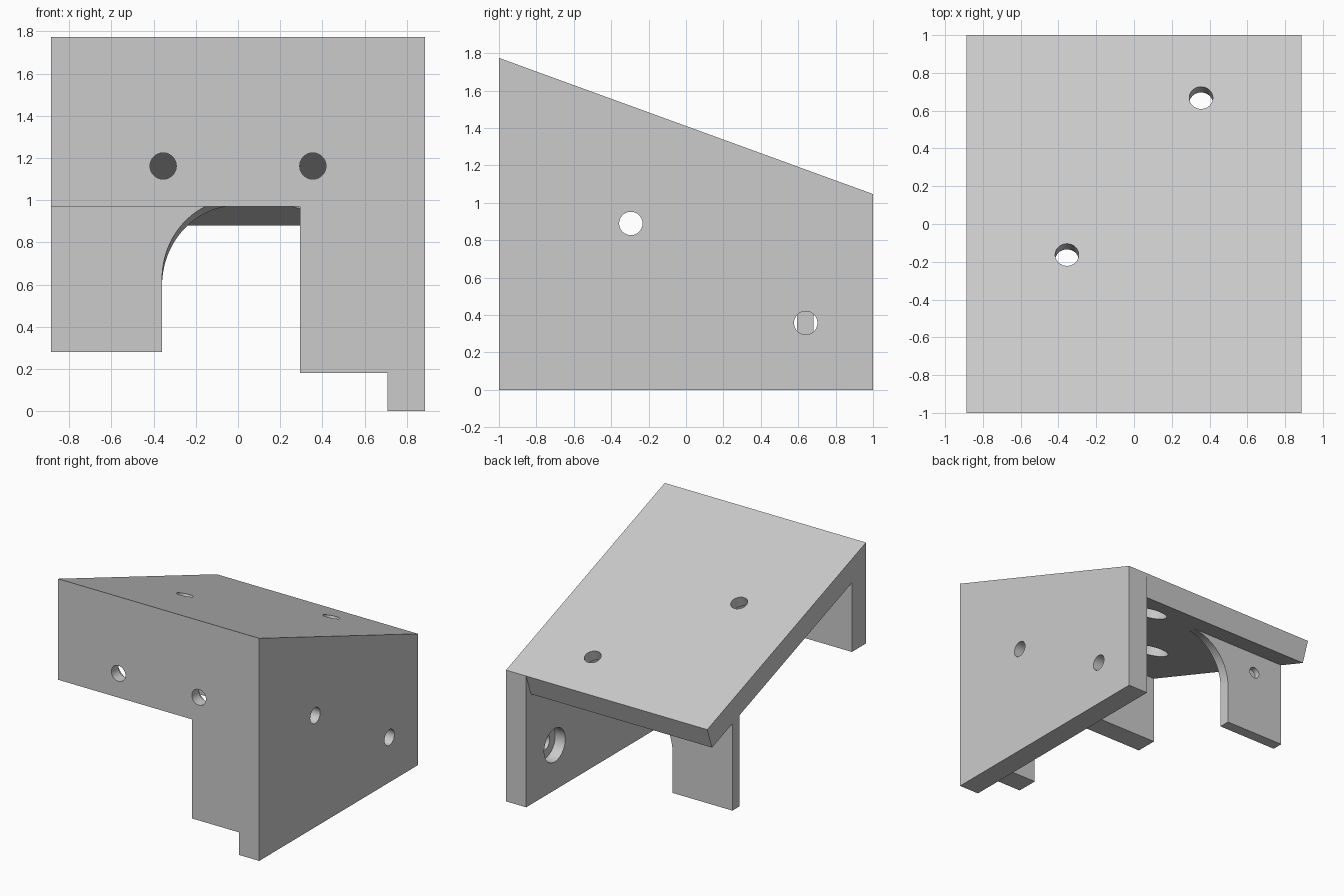
import bpy, bmesh, math
from mathutils import Vector

if "Cube" in bpy.data.objects:
    bpy.data.objects.remove(bpy.data.objects["Cube"])

T = 0.1775                       # wall thickness
W = 5 * T                        # half width
ANG = math.radians(20)
SLOPE = math.tan(ANG)
TOP = 1.775                      # height of the front edge


def roof(y):
    return TOP - SLOPE * (y + 1)


def underside(y):
    return roof(y) - T / math.cos(ANG)


def loft(name, ring_a, ring_b):
    """Closed solid between two matching rings of points."""
    bm = bmesh.new()
    a = [bm.verts.new(p) for p in ring_a]
    b = [bm.verts.new(p) for p in ring_b]
    n = len(a)
    bm.faces.new(a)
    bm.faces.new(b)
    for i in range(n):
        j = (i + 1) % n
        bm.faces.new((a[i], a[j], b[j], b[i]))
    bmesh.ops.recalc_face_normals(bm, faces=bm.faces[:])
    mesh = bpy.data.meshes.new(name)
    bm.to_mesh(mesh)
    bm.free()
    ob = bpy.data.objects.new(name, mesh)
    bpy.context.collection.objects.link(ob)
    return ob


def extrude_x(name, pts, x0, x1):
    return loft(name, [(x0, y, z) for y, z in pts], [(x1, y, z) for y, z in pts])


def extrude_y(name, pts, y0, y1):
    return loft(name, [(x, y0, z) for x, z in pts], [(x, y1, z) for x, z in pts])


def pin(start, direction, radius, d0, d1, n=48):
    """Cylinder along a direction, from depth d0 to depth d1."""
    d = Vector(direction).normalized()
    u = d.orthogonal().normalized()
    v = d.cross(u)
    ring = [radius * (math.cos(2 * math.pi * i / n) * u + math.sin(2 * math.pi * i / n) * v)
            for i in range(n)]
    s = Vector(start)
    return loft("hole_cutter", [s + d * d0 + r for r in ring], [s + d * d1 + r for r in ring])


def combine(body, other, operation):
    mod = body.modifiers.new("combine", 'BOOLEAN')
    mod.operation = operation
    mod.solver = 'EXACT'
    mod.object = other
    bpy.context.view_layer.objects.active = body
    bpy.ops.object.modifier_apply(modifier=mod.name)
    bpy.data.objects.remove(other, do_unlink=True)


# right side wall
body = extrude_x("bracket_housing", [(-1, 0), (1, 0), (1, roof(1)), (-1, TOP)], W - T, W)

# sloped top plate with a square-cut rear end
top_plate = extrude_x("top_plate", [
    (-1, TOP), (1, roof(1)),
    (1 - T * math.sin(ANG), roof(1) - T * math.cos(ANG)),
    (-1, underside(-1))], -W, W - T / 2)

# front wall with a deeper right part
front_wall = extrude_y("front_wall", [
    (-W, 0.97), (0.295, 0.97), (0.295, 0.18), (W - T / 2, 0.18),
    (W - T / 2, 1.65), (-W, 1.65)], -1, -1 + T)

# rear leg with a fillet that follows the slope
R = 2 * T
LEG_X = -0.36


def leg_ring(y):
    zc = underside(y) - R / math.cos(ANG)
    pts = [(-W, y, 1.05), (-W, y, 0.28), (LEG_X, y, 0.28)]
    for i in range(25):
        a = math.pi / 2 * i / 24
        pts.append((LEG_X + R - R * math.cos(a), y, zc + R / math.cos(ANG) * math.sin(a)))
    return pts + [(LEG_X + R, y, 1.05)]


LEG_Y = 0.683
rear_leg = loft("rear_leg", leg_ring(LEG_Y - T / 2), leg_ring(LEG_Y))

for part in (top_plate, front_wall, rear_leg):
    combine(body, part, 'UNION')

# screw holes, each widened on the inner half of the wall
inward = (0, -math.sin(ANG), -math.cos(ANG))
holes = [((x, -1, 1.162), (0, 1, 0)) for x in (-2 * T, 2 * T)]
holes += [((W, y, z), (-1, 0, 0)) for y, z in ((-0.295, 0.89), (0.64, 0.358))]
holes += [((x, y, roof(y)), inward) for x, y in ((2 * T, 0.668), (-2 * T, -0.163))]
for start, direction in holes:
    combine(body, pin(start, direction, 0.0625, -0.05, T * 0.75), 'DIFFERENCE')
    combine(body, pin(start, direction, 0.133, T / 2, T + 0.05), 'DIFFERENCE')

# shallow blind hole in the back of the rear leg
combine(body, pin((-0.622, LEG_Y, 0.81), (0, -1, 0), 0.045, -0.04, T / 4), 'DIFFERENCE')

# finish
mat = bpy.data.materials.new("plain_grey")
mat.diffuse_color = (0.6, 0.6, 0.6, 1)
mat.use_nodes = True
mat.node_tree.nodes["Principled BSDF"].inputs["Base Color"].default_value = mat.diffuse_color
body.data.materials.clear()
body.data.materials.append(mat)
for p in body.data.polygons:
    p.material_index = 0
bpy.ops.object.select_all(action='DESELECT')
body.select_set(True)
bpy.context.view_layer.objects.active = body
bpy.ops.object.shade_smooth_by_angle(angle=math.radians(30))
